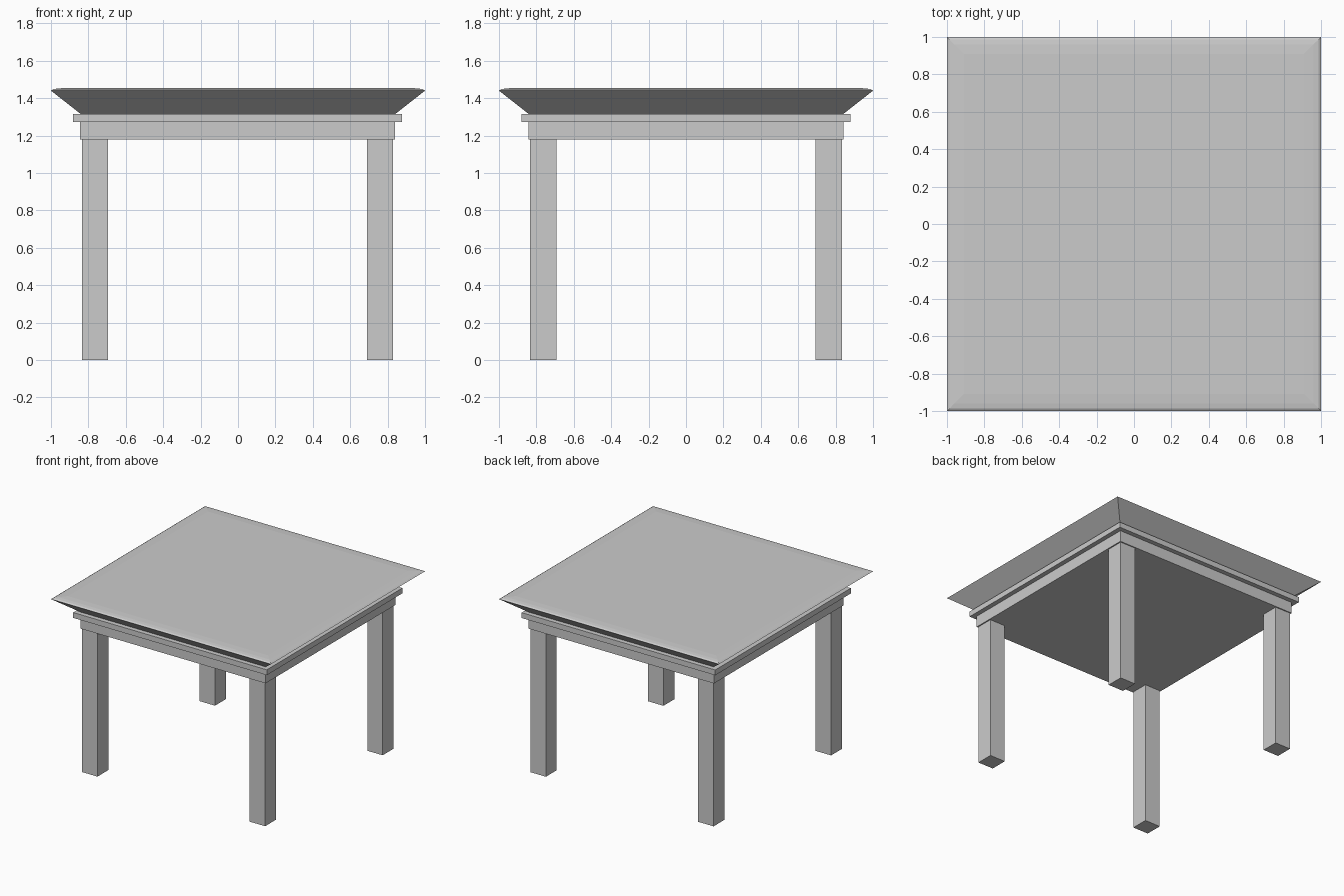
import bpy, bmesh

if "Cube" in bpy.data.objects:
    bpy.data.objects.remove(bpy.data.objects["Cube"])


def square_loft(name, profile, cx=0.0, cy=0.0):
    """Stack square rings given as (half width, z) and cap both ends."""
    bm = bmesh.new()
    rings = [[bm.verts.new((cx + sx * h, cy + sy * h, z))
              for sx, sy in ((-1, -1), (1, -1), (1, 1), (-1, 1))]
             for h, z in profile]
    for a, b in zip(rings, rings[1:]):
        for i in range(4):
            j = (i + 1) % 4
            bm.faces.new((a[i], a[j], b[j], b[i]))
    bm.faces.new(rings[0][::-1])
    bm.faces.new(rings[-1])
    bmesh.ops.recalc_face_normals(bm, faces=bm.faces)
    mesh = bpy.data.meshes.new(name)
    bm.to_mesh(mesh)
    bm.free()
    obj = bpy.data.objects.new(name, mesh)
    bpy.context.collection.objects.link(obj)
    return obj


# Four square legs
for side, x in (("left", -0.764), ("right", 0.76)):
    for end, y in (("front", -0.763), ("back", 0.763)):
        square_loft(f"{end}_{side}_leg", [(0.07, 0.0), (0.07, 1.18)], x, y)

# Solid apron block and the wider trim band above it
square_loft("apron", [(0.842, 1.18), (0.842, 1.272)], -0.002, 0.0)
square_loft("trim_band", [(0.88, 1.272), (0.88, 1.316)], -0.002, 0.0)

# Flared table top with a softly crowned upper edge
square_loft("table_top", [(0.842, 1.316), (1.0, 1.44), (0.987, 1.448),
                          (0.96, 1.452), (0.91, 1.455)])
